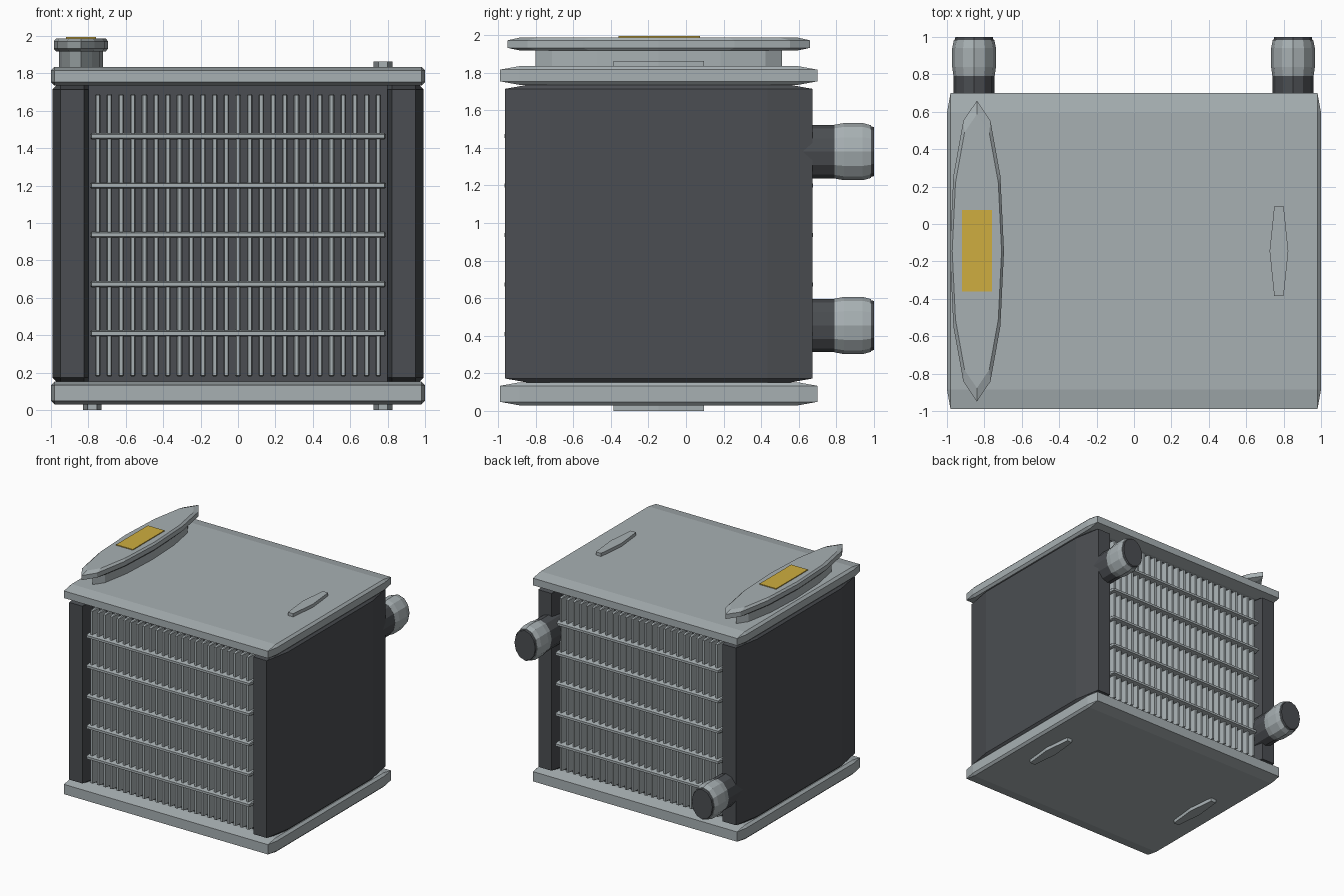
import bpy, bmesh, math
from mathutils import Matrix, Vector

cube = bpy.data.objects.get("Cube")
if cube:
    bpy.data.objects.remove(cube, do_unlink=True)

K = 5.55      # depth stretch shared by all bevels and round parts
YC = -0.145   # depth centre of the body


def material(name, rgb):
    m = bpy.data.materials.new(name)
    m.use_nodes = True
    m.diffuse_color = (*rgb, 1)
    m.node_tree.nodes["Principled BSDF"].inputs["Base Color"].default_value = (*rgb, 1)
    return m


LIGHT = material("light grey metal", (0.39, 0.435, 0.45))
DARK = material("dark grey metal", (0.07, 0.076, 0.084))
GOLD = material("yellow label", (0.62, 0.42, 0.05))


def finish(name, bm, mat):
    bmesh.ops.recalc_face_normals(bm, faces=bm.faces)
    mesh = bpy.data.meshes.new(name)
    bm.to_mesh(mesh)
    bm.free()
    mesh.materials.append(mat)
    obj = bpy.data.objects.new(name, mesh)
    bpy.context.collection.objects.link(obj)
    return obj


def add_box(bm, x, y, z, bevel=0.0):
    """Box between (low, high) ranges; its bevel is stretched in depth."""
    lo, hi = Vector((x[0], y[0] / K, z[0])), Vector((x[1], y[1] / K, z[1]))
    part = bmesh.new()
    bmesh.ops.create_cube(part, size=1, matrix=Matrix.Translation((lo + hi) / 2)
                          @ Matrix.Diagonal((*(hi - lo), 1)))
    if bevel:
        bmesh.ops.bevel(part, geom=part.edges[:], offset=bevel, segments=1,
                        affect='EDGES', clamp_overlap=True)
    bmesh.ops.scale(part, vec=(1, K, 1), verts=part.verts)
    tmp = bpy.data.meshes.new("tmp")
    part.to_mesh(tmp)
    part.free()
    bm.from_mesh(tmp)
    bpy.data.meshes.remove(tmp)


def box(name, mat, x, y, z, bevel=0.0):
    bm = bmesh.new()
    add_box(bm, x, y, z, bevel)
    return finish(name, bm, mat)


def lathe(name, mat, profile, sides, place):
    """Closed stack of rings; profile holds (radius, height)."""
    bm = bmesh.new()
    rings = []
    for r, h in profile:
        angles = [math.tau * i / sides for i in range(sides)]
        rings.append([bm.verts.new(place(r * math.cos(a), r * math.sin(a), h)) for a in angles])
    for a, b in zip(rings, rings[1:]):
        for i in range(sides):
            j = (i + 1) % sides
            bm.faces.new((a[i], a[j], b[j], b[i]))
    bm.faces.new(rings[0])
    bm.faces.new(rings[-1])
    return finish(name, bm, mat)


def upright(cx):
    return lambda u, v, h: (cx + u, YC + v * K, h)


def rearward(cx, cz):
    return lambda u, v, h: (cx + u * 0.77, h, cz + v)


# End plates
box("bottom_plate", LIGHT, (-1, 1), (-0.99, 0.7), (0.03, 0.153), 0.019)
box("top_plate", LIGHT, (-1, 1), (-0.99, 0.7), (1.735, 1.835), 0.019)

# Side panels
for side, s in (("left", 1), ("right", -1)):
    box(side + "_panel", DARK, sorted((0.78 * s, 0.993 * s)), (-0.962, 0.672),
        (0.13, 1.757), 0.043)

# Dark core with vertical fins on front and back
box("core", DARK, (-0.8, 0.8), (-0.85, 0.56), (0.14, 1.745))
fins = bmesh.new()
for i in range(25):
    cx = -0.75 + i * 0.0625
    add_box(fins, (cx - 0.015, cx + 0.015), (-0.94, 0.65), (0.18, 1.69), 0.006)
finish("fins", fins, LIGHT)

# Horizontal bars
for i in range(5):
    z = 0.41 + i * 0.2635
    box(f"bar_{i + 1}", LIGHT, (-0.79, 0.79), (-0.966, 0.676), (z - 0.017, z + 0.017), 0.007)

# Hose connectors on the back
for name, cx, cz in (("upper", 0.85, 1.38), ("lower", -0.855, 0.455)):
    lathe(name + "_pipe", DARK, [(0.142, 0.5), (0.142, 0.8), (0.136, 0.98), (0.13, 1.0)],
          12, rearward(cx, cz))
    lathe(name + "_hose_collar", LIGHT,
          [(0.143, 0.79), (0.152, 0.84), (0.152, 0.94), (0.14, 0.985)], 12, rearward(cx, cz))

# Filler neck, cap and label
lathe("filler_neck", LIGHT, [(0.118, 1.82), (0.118, 1.93)], 12, upright(-0.84))
lathe("filler_cap", LIGHT, [(0.132, 1.917), (0.145, 1.932), (0.145, 1.972), (0.132, 1.988)],
      12, upright(-0.84))
box("cap_label", GOLD, (-0.92, -0.76), (-0.36, 0.075), (1.986, 1.995))

# Hexagonal plugs
for name, cx, z0, z1 in (("top_plug", 0.775, 1.82, 1.863),
                         ("bottom_left_plug", 0.775, 0, 0.04),
                         ("bottom_right_plug", -0.78, 0, 0.04)):
    lathe(name, LIGHT, [(0.05, z0), (0.05, z1)], 6, upright(cx))
